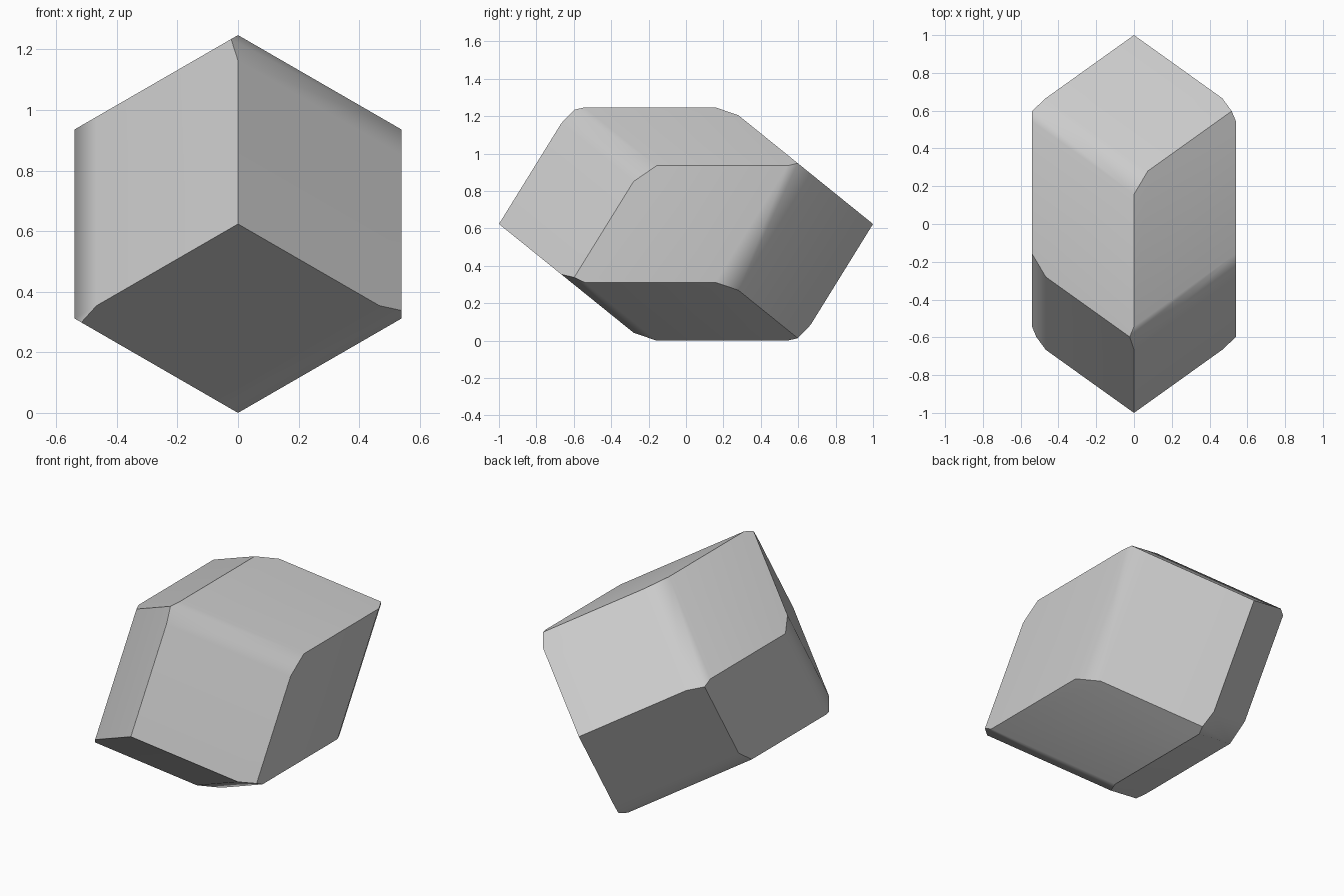
import bpy, bmesh, math
from mathutils import Vector, Matrix

cube = bpy.data.objects.get("Cube")
if cube:
    bpy.data.objects.remove(cube, do_unlink=True)

RADIUS = 0.6235      # hexagon radius of the body
FAR, NEAR = 0.614, 0.228   # depths of the zigzag rim corners


def spin(v, degrees):
    return Matrix.Rotation(math.radians(degrees), 3, 'Y') @ v


# Twelve-sided crystal: two tips and two zigzag rims, centred on the origin
tip = Vector((0, -1, 0))
outer = Vector((0, -FAR, RADIUS))
inner = spin(Vector((0, -NEAR, RADIUS)), 60)
points = [tip] + [spin(p, a) for p in (outer, inner) for a in (0, 120, 240)]
points += [-p for p in points]

bm = bmesh.new()
for p in points:
    bm.verts.new(p)
bmesh.ops.convex_hull(bm, input=bm.verts[:])
bmesh.ops.dissolve_limit(bm, angle_limit=0.01, verts=bm.verts[:], edges=bm.edges[:])

# Chamfer every second rim edge at both ends
on_side = outer + Vector((0, 0.071, 0))
on_end = outer.lerp(tip, 0.135)
normal = (on_side - on_end).cross(inner - outer).normalized()
if normal.dot(on_side) < 0:
    normal.negate()
for angle in (0, 120, 240):
    for sign in (1, -1):
        cut = bmesh.ops.bisect_plane(
            bm, geom=bm.verts[:] + bm.edges[:] + bm.faces[:], dist=1e-5,
            plane_co=sign * spin(on_side, angle), plane_no=sign * spin(normal, angle),
            clear_outer=True)
        rim = [e for e in cut["geom_cut"] if isinstance(e, bmesh.types.BMEdge)]
        bmesh.ops.holes_fill(bm, edges=rim, sides=0)
bmesh.ops.recalc_face_normals(bm, faces=bm.faces[:])
bmesh.ops.translate(bm, verts=bm.verts[:], vec=(0, 0, RADIUS))

mesh = bpy.data.meshes.new("crystal_body")
bm.to_mesh(mesh)
bm.free()
body = bpy.data.objects.new("crystal_body", mesh)
bpy.context.collection.objects.link(body)

# Plain grey surface
grey = bpy.data.materials.new("light_grey")
grey.use_nodes = True
grey.diffuse_color = (0.6, 0.6, 0.6, 1)
grey.node_tree.nodes["Principled BSDF"].inputs["Base Color"].default_value = (0.6, 0.6, 0.6, 1)
mesh.materials.append(grey)

# Smooth across the chamfers only, keeping the large faces flat
bpy.ops.object.select_all(action='DESELECT')
body.select_set(True)
bpy.context.view_layer.objects.active = body
bpy.ops.object.shade_smooth_by_angle(angle=math.radians(35))
weighted = body.modifiers.new("flat_faces", 'WEIGHTED_NORMAL')
weighted.keep_sharp = True
